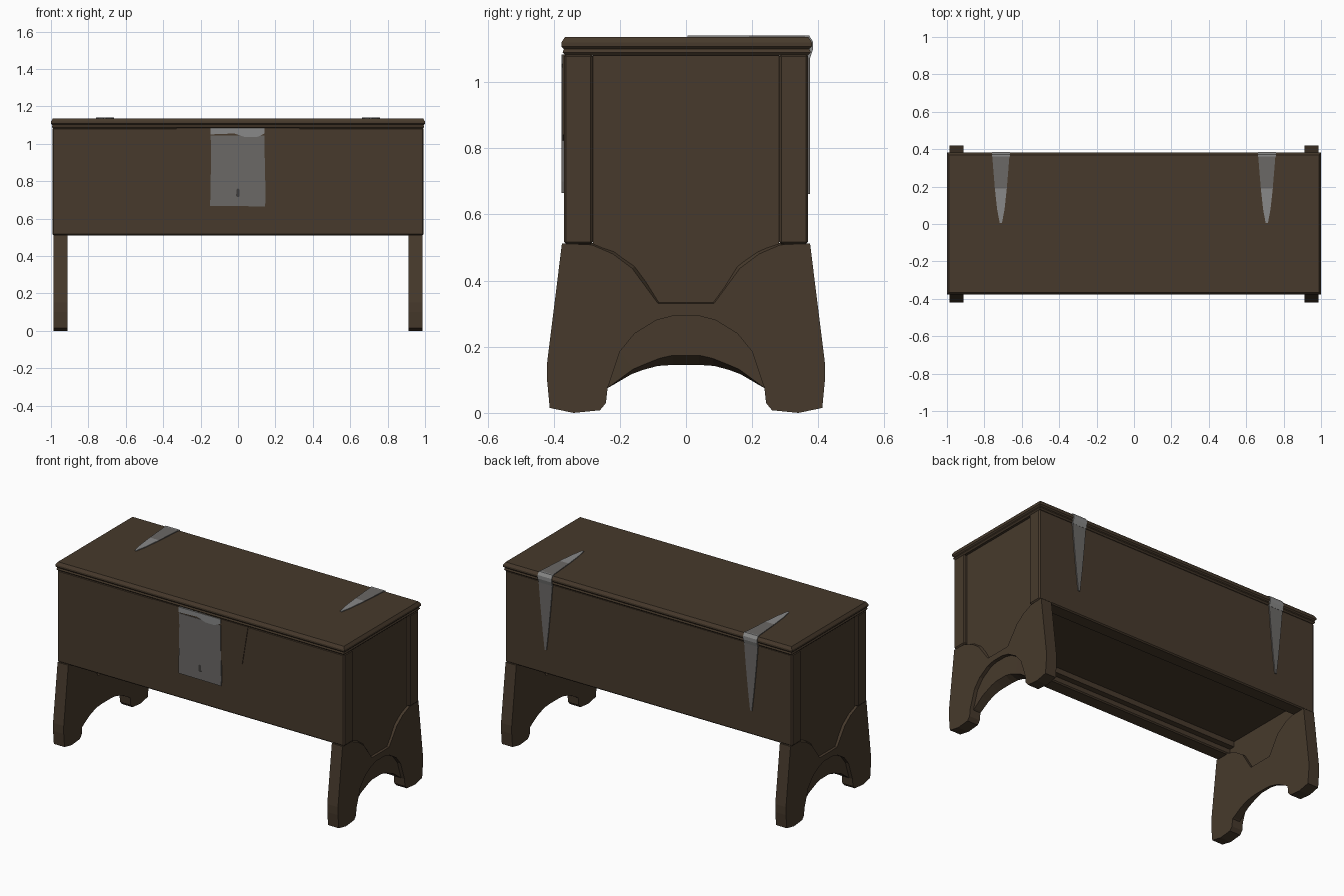
import bpy, bmesh

if "Cube" in bpy.data.objects:
    bpy.data.objects.remove(bpy.data.objects["Cube"])


def material(name, rgb):
    m = bpy.data.materials.new(name)
    m.diffuse_color = (*rgb, 1)
    m.use_nodes = True
    m.node_tree.nodes["Principled BSDF"].inputs["Base Color"].default_value = m.diffuse_color
    return m


WOOD = material("dark_wood", (0.063, 0.042, 0.025))
IRON = material("iron", (0.145, 0.138, 0.132))
WORN = material("worn_iron", (0.25, 0.25, 0.247))
DARK = material("keyhole_dark", (0.05, 0.048, 0.045))


def loft(name, layers, mat, bevel=0, segments=1):
    """Closed solid through matching rings of 3D points."""
    bm = bmesh.new()
    rings = [[bm.verts.new(p) for p in ring] for ring in layers]
    n = len(rings[0])
    for a, b in zip(rings, rings[1:]):
        for i in range(n):
            j = (i + 1) % n
            bm.faces.new((a[i], a[j], b[j], b[i]))
    caps = [bm.faces.new(rings[0]), bm.faces.new(rings[-1])]
    bmesh.ops.recalc_face_normals(bm, faces=bm.faces)
    if n > 4:
        bmesh.ops.triangulate(bm, faces=caps)
    me = bpy.data.meshes.new(name)
    bm.to_mesh(me)
    bm.free()
    me.materials.append(mat)
    ob = bpy.data.objects.new(name, me)
    bpy.context.collection.objects.link(ob)
    if bevel:
        mod = ob.modifiers.new("bevel", 'BEVEL')
        mod.width, mod.segments = bevel, segments
    return ob


def box(name, x, y, z, mat=WOOD, bevel=0, segments=1):
    ring = [(x[0], y[0]), (x[1], y[0]), (x[1], y[1]), (x[0], y[1])]
    return loft(name, [[(*p, h) for p in ring] for h in z], mat, bevel, segments)


def plate_xz(name, pts, y0, y1, mat):
    return loft(name, [[(x, y, z) for x, z in pts] for y in (y0, y1)], mat)


def plate_xy(name, pts, z0, z1, mat):
    return loft(name, [[(x, y, z) for x, y in pts] for z in (z0, z1)], mat)


# Lid with moulded edge: (inset, height)
LID = [(0.012, 1.081), (0.004, 1.09), (0.008, 1.1), (0.0, 1.108), (0.0, 1.119), (0.011, 1.136)]
loft("lid", [[(-1 + i, -0.377 + i, z), (1 - i, -0.377 + i, z), (1 - i, 0.381 - i, z),
              (-1 + i, 0.381 - i, z)] for i, z in LID], WOOD)

# Long boards, inner cleats and floor
for side, s in (("front", -1), ("back", 1)):
    box(side + "_board", (-0.993, 0.993), sorted((s * 0.281, s * 0.369)), (0.51, 1.085), WOOD, 0.007)
    box(side + "_cleat", (-0.93, 0.93), sorted((s * 0.245, s * 0.285)), (0.545, 0.64))
box("floor", (-0.95, 0.95), (-0.3, 0.3), (0.578, 0.64))

# Foot half-profiles (y, z): outer edge, arch at three depths, shoulder at two depths
OUTER = [(0.375, 0.512), (0.42, 0.15), (0.42, 0.1), (0.412, 0.015), (0.34, 0.0),
         (0.26, 0.008), (0.242, 0.03), (0.237, 0.075)]
ARCH_IN = [(0.228, 0.08), (0.165, 0.117), (0.13, 0.13), (0.085, 0.142), (0.04, 0.145)]
ARCH_MID = [(0.228, 0.082), (0.16, 0.132), (0.125, 0.147), (0.08, 0.165), (0.04, 0.174)]
ARCH_OUT = [(0.23, 0.095), (0.2, 0.185), (0.155, 0.24), (0.09, 0.28), (0.04, 0.293)]
SHOULDER_IN = [(0.08, 0.335), (0.15, 0.447), (0.215, 0.492), (0.28, 0.514)]
SHOULDER_OUT = [(0.085, 0.331), (0.163, 0.437), (0.22, 0.48), (0.285, 0.508)]


def foot_ring(x, arch, shoulder):
    right = OUTER + arch
    pts = right + [(-y, z) for y, z in reversed(right)]
    pts += [(-y, z) for y, z in reversed(shoulder)] + shoulder
    return [(x, y, z) for y, z in pts]


# End boards and feet with a stepped arch recess
for side, s in (("left", -1), ("right", 1)):
    box(side + "_end_board", sorted((s * 0.93, s * 0.973)), (-0.281, 0.281), (0.334, 1.085))
    loft(side + "_foot", [foot_ring(s * 0.912, ARCH_IN, SHOULDER_IN),
                          foot_ring(s * 0.962, ARCH_MID, SHOULDER_IN),
                          foot_ring(s * 0.963, ARCH_OUT, SHOULDER_IN),
                          foot_ring(s * 0.986, ARCH_OUT, SHOULDER_OUT)], WOOD)

# Backing board behind the lock
plate_xz("lock_backing", [(-0.33, 1.083), (-0.29, 0.84), (-0.15, 0.823), (0.15, 0.823),
                          (0.29, 0.84), (0.33, 1.083)], -0.365, -0.373, WOOD)

# Lock plate with worn top and keyhole
plate_xz("lock_plate", [(-0.147, 1.045), (-0.143, 0.97), (-0.149, 0.668), (0.144, 0.665),
                        (0.148, 0.7), (0.142, 0.97), (0.143, 1.045)], -0.366, -0.376, IRON)
plate_xz("lock_plate_top", [(-0.147, 1.083), (-0.147, 1.05), (-0.02, 1.055), (0.04, 1.035),
                            (0.1, 1.035), (0.143, 1.055), (0.143, 1.083)], -0.366, -0.377, WORN)
plate_xz("keyhole", [(-0.008, 0.755), (-0.01, 0.72), (0, 0.714), (0.009, 0.72),
                     (0.008, 0.755), (0, 0.762)], -0.372, -0.377, DARK)

# Strap hinges over the lid and down the back
for side, c in (("left", -0.712), ("right", 0.71)):
    def taper(*rows):
        return [(c - w, v) for w, v in rows] + [(c + w, v) for w, v in reversed(rows)]
    plate_xy(side + "_hinge_top", taper((0.046, 0.362), (0.032, 0.19)), 1.132, 1.141, IRON)
    plate_xy(side + "_hinge_tip", taper((0.032, 0.19), (0.02, 0.08), (0.006, 0.005)), 1.132, 1.141, WORN)
    # Bend follows the lid edge
    bend = [(0.36, 1.132), (0.36, 1.141), (0.372, 1.141), (0.384, 1.122), (0.384, 1.1),
            (0.376, 1.075), (0.366, 1.075)]
    loft(side + "_hinge_bend", [[(c + w, y, z) for y, z in bend] for w in (-0.048, 0.048)], WORN)
    plate_xz(side + "_hinge_back", taper((0.048, 1.08), (0.036, 0.94), (0.02, 0.78), (0.006, 0.662)),
             0.364, 0.375, IRON)
